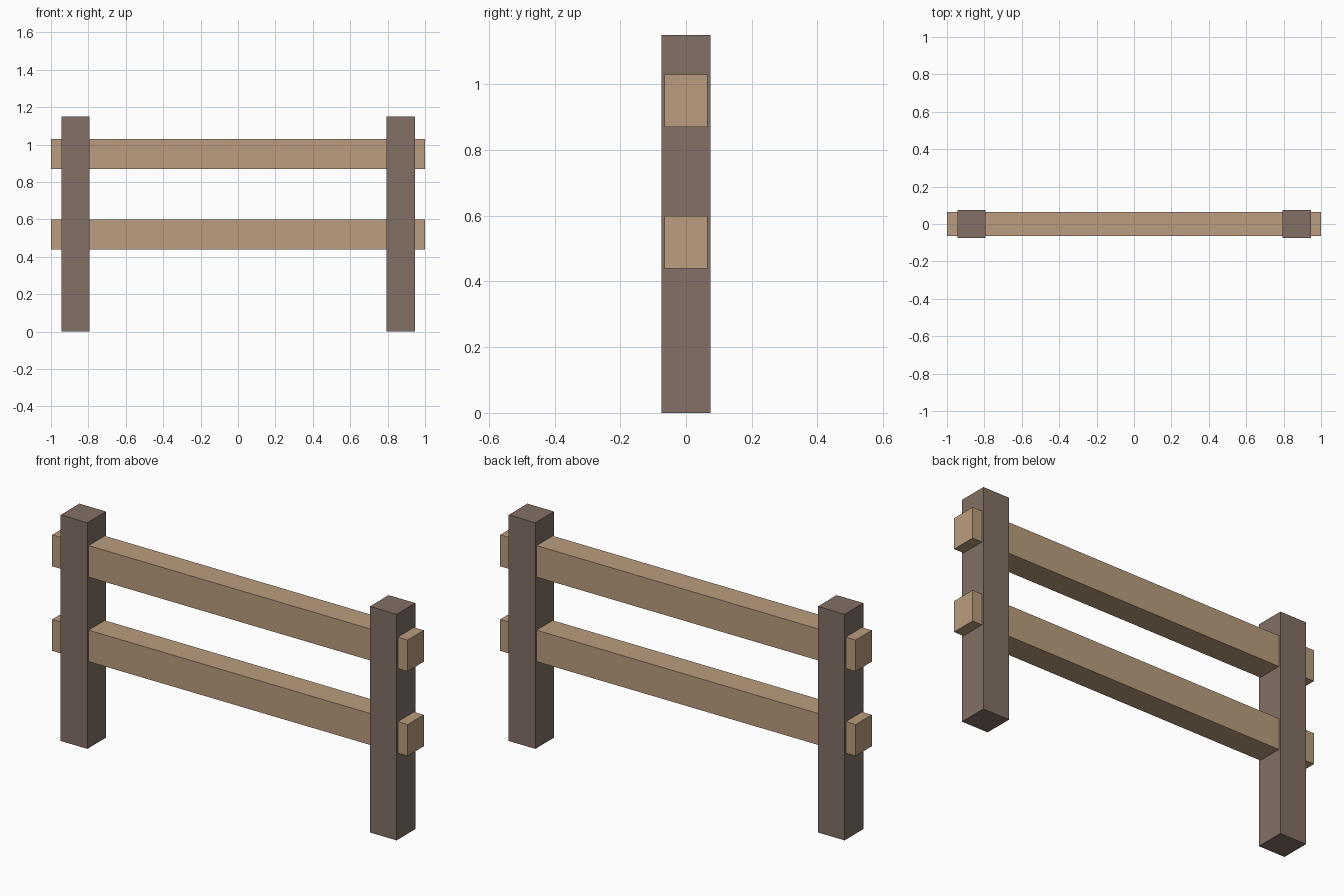
import bpy

if "Cube" in bpy.data.objects:
    bpy.data.objects.remove(bpy.data.objects["Cube"])


def make_material(name, color):
    mat = bpy.data.materials.new(name)
    mat.diffuse_color = (*color, 1.0)
    mat.use_nodes = True
    mat.node_tree.nodes["Principled BSDF"].inputs["Base Color"].default_value = mat.diffuse_color
    return mat


def box(name, size, center, mat):
    bpy.ops.mesh.primitive_cube_add(size=1, location=center)
    obj = bpy.context.object
    obj.name = name
    obj.scale = size
    bpy.ops.object.transform_apply(location=False, rotation=False, scale=True)
    obj.data.materials.append(mat)
    return obj


dark_wood = make_material("dark_wood", (0.223, 0.162, 0.133))
light_wood = make_material("light_wood", (0.491, 0.337, 0.209))

# Upright posts
for side, x in (("left", -0.87), ("right", 0.87)):
    box(f"{side}_post", (0.15, 0.15, 1.15), (x, 0, 0.575), dark_wood)

# Horizontal rails running through both posts
for level, z in (("lower", 0.52), ("upper", 0.95)):
    box(f"{level}_rail", (2.0, 0.13, 0.16), (0, 0, z), light_wood)
